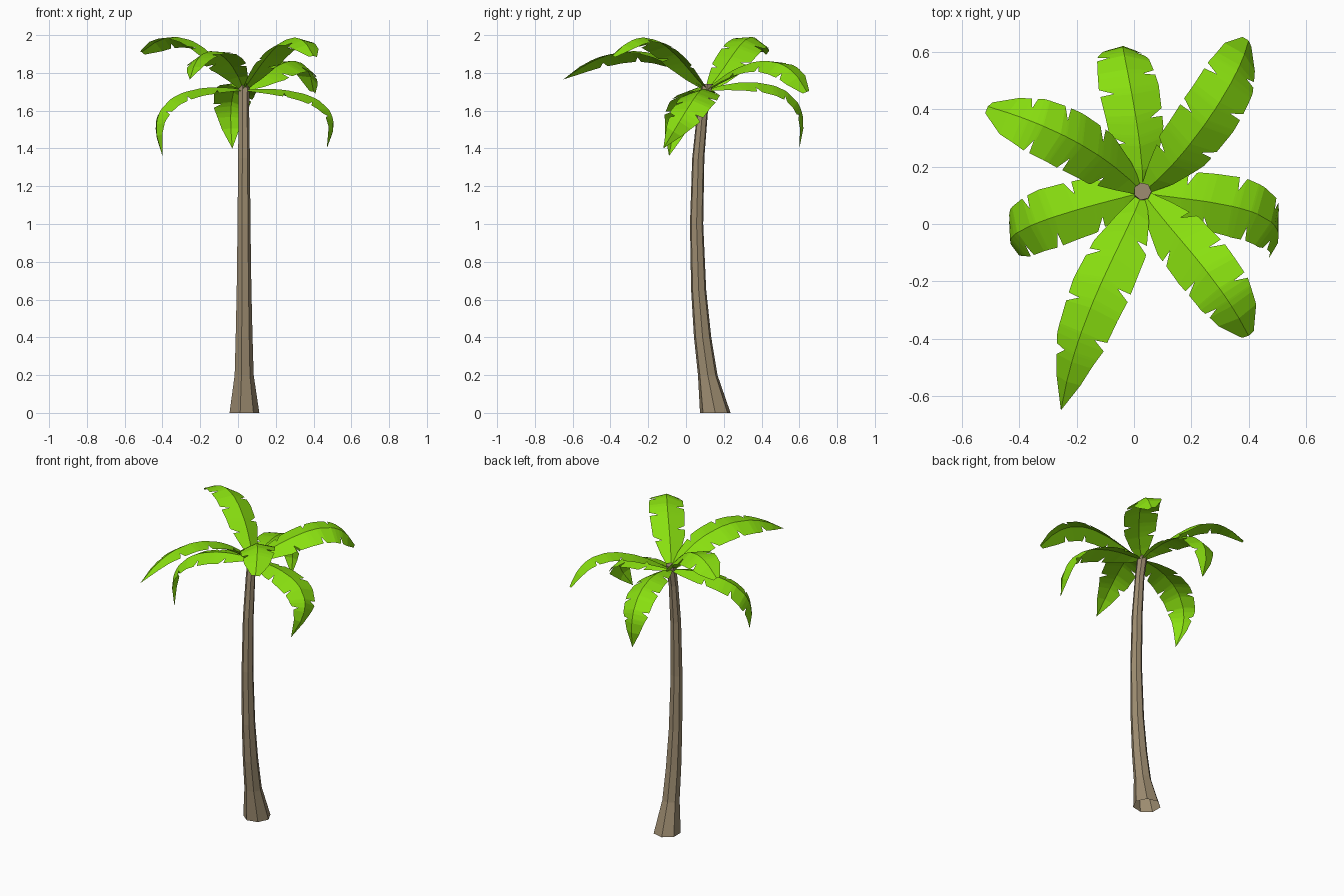
import bpy, bmesh, math
from mathutils import Vector

cube = bpy.data.objects.get("Cube")
if cube:
    bpy.data.objects.remove(cube, do_unlink=True)


def make_material(name, rgb):
    mat = bpy.data.materials.new(name)
    mat.use_nodes = True
    mat.diffuse_color = (*rgb, 1)
    mat.node_tree.nodes["Principled BSDF"].inputs["Base Color"].default_value = (*rgb, 1)
    return mat


def make_object(name, bm, mat):
    mesh = bpy.data.meshes.new(name)
    bm.to_mesh(mesh)
    bm.free()
    mesh.materials.append(mat)
    obj = bpy.data.objects.new(name, mesh)
    bpy.context.collection.objects.link(obj)
    return obj


def sample(points, t):
    """Piecewise linear value of (position, value) pairs."""
    for (t0, v0), (t1, v1) in zip(points, points[1:]):
        if t <= t1:
            return v0 + (v1 - v0) * (t - t0) / (t1 - t0)
    return points[-1][1]


bark = make_material("bark_brown", (0.34, 0.265, 0.165))
leaf_green = make_material("leaf_green", (0.25, 0.74, 0.005))

# Trunk: faceted rings following a gentle bend, as (height, y centre, radius)
TRUNK_X = 0.03
TRUNK_SIDES = 7
TRUNK_RINGS = [(0, 0.155, 0.083), (0.2, 0.115, 0.053), (0.4, 0.088, 0.047),
               (0.65, 0.067, 0.041), (1.0, 0.056, 0.036), (1.35, 0.065, 0.033),
               (1.6, 0.088, 0.029), (1.74, 0.114, 0.031)]


def build_trunk():
    bm = bmesh.new()
    rings = []
    for z, y, radius in TRUNK_RINGS:
        ring = []
        for i in range(TRUNK_SIDES):
            a = math.tau * i / TRUNK_SIDES
            ring.append(bm.verts.new((TRUNK_X + radius * math.cos(a),
                                      y + radius * math.sin(a), z)))
        rings.append(ring)
    for low, high in zip(rings, rings[1:]):
        for i in range(TRUNK_SIDES):
            j = (i + 1) % TRUNK_SIDES
            bm.faces.new((low[i], low[j], high[j], high[i]))
    # Closed at the crown, open where it meets the ground
    bm.faces.new(rings[-1])
    make_object("trunk", bm, bark)


# Outline of half a frond, with a pointed or a blunt end
BASE_WIDTH = [(0, 0.015), (0.12, 0.06), (0.28, 0.102), (0.5, 0.112)]
POINTED = BASE_WIDTH + [(0.75, 0.095), (0.9, 0.05), (1, 0.0)]
BLUNT = BASE_WIDTH + [(0.75, 0.105), (0.9, 0.08), (1, 0.025)]

# Fronds: outline, roll in degrees, then three midrib points out from the crown
CROWN = Vector((0.03, 0.11, 1.71))
FRONDS = {
    "back_frond": (POINTED, 10, (0.01, 0.35, 1.75), (-0.03, 0.57, 1.67), (-0.03, 0.60, 1.40)),
    "back_left_frond": (BLUNT, 14, (0.18, 0.26, 1.82), (0.32, 0.46, 1.86), (0.40, 0.64, 1.70)),
    "left_frond": (POINTED, 0, (0.24, 0.08, 1.71), (0.46, 0.02, 1.63), (0.47, -0.12, 1.40)),
    "front_left_frond": (BLUNT, 5, (0.15, -0.04, 1.88), (0.28, -0.20, 1.985), (0.40, -0.39, 1.89)),
    "front_frond": (POINTED, 14, (-0.06, -0.09, 1.87), (-0.17, -0.34, 1.91), (-0.255, -0.65, 1.765)),
    "right_frond": (POINTED, -2, (-0.18, 0.055, 1.72), (-0.39, -0.02, 1.63), (-0.40, -0.09, 1.36)),
    "back_right_frond": (BLUNT, 14, (-0.11, 0.23, 1.87), (-0.29, 0.33, 1.985), (-0.51, 0.41, 1.91)),
}
NOTCHES = {-1: (0.24, 0.48, 0.72), 1: (0.34, 0.58, 0.8)}
NOTCH_BACK, NOTCH_FRONT, NOTCH_DEPTH = 0.01, 0.028, 0.55
FOLD = 18


def curve_point(points, t):
    """Cubic through four evenly spaced points."""
    total = Vector()
    n = len(points) - 1
    for i, p in enumerate(points):
        weight = 1.0
        for j in range(n + 1):
            if j != i:
                weight *= (t * n - j) / (i - j)
        total += p * weight
    return total


def edge_profile(outline, side):
    """Stations along one torn leaf edge."""
    profile = [p for p in outline
               if all(abs(n - p[0]) >= NOTCH_FRONT for n in NOTCHES[side])]
    for n in NOTCHES[side]:
        profile.append((n, sample(outline, n) * NOTCH_DEPTH))
        for t in (n - NOTCH_BACK, n + NOTCH_FRONT):
            profile.append((t, sample(outline, t)))
    return sorted(profile)


def build_frond(name, outline, roll, path):
    points = [CROWN] + [Vector(p) for p in path]
    across = (points[2] - CROWN).cross(Vector((0, 0, 1))).normalized()
    profiles = {side: edge_profile(outline, side) for side in (-1, 1)}
    stations = sorted({p[0] for prof in profiles.values() for p in prof})
    bm = bmesh.new()
    rows = []
    for t in stations:
        mid = curve_point(points, t)
        tangent = (curve_point(points, t + 0.01) - curve_point(points, t - 0.01)).normalized()
        side_dir = (across - tangent * across.dot(tangent)).normalized()
        up = side_dir.cross(tangent)
        row = [bm.verts.new(mid)]
        for side in (-1, 1):
            width = sample(profiles[side], t)
            # Torn strips lean towards the tip
            lean = tangent * width * 0.25 * (1 - t)
            drop = math.radians(FOLD + roll * side)
            offset = side_dir * side * math.cos(drop) - up * math.sin(drop)
            row.append(bm.verts.new(mid + offset * width + lean))
        rows.append(row)
    for a, b in zip(rows, rows[1:]):
        bm.faces.new((a[0], b[0], b[1], a[1]))
        bm.faces.new((a[2], b[2], b[0], a[0]))
    bmesh.ops.remove_doubles(bm, verts=bm.verts, dist=0.0005)
    make_object(name, bm, leaf_green)


build_trunk()
for frond_name, (frond_outline, frond_roll, *frond_path) in FRONDS.items():
    build_frond(frond_name, frond_outline, frond_roll, frond_path)
